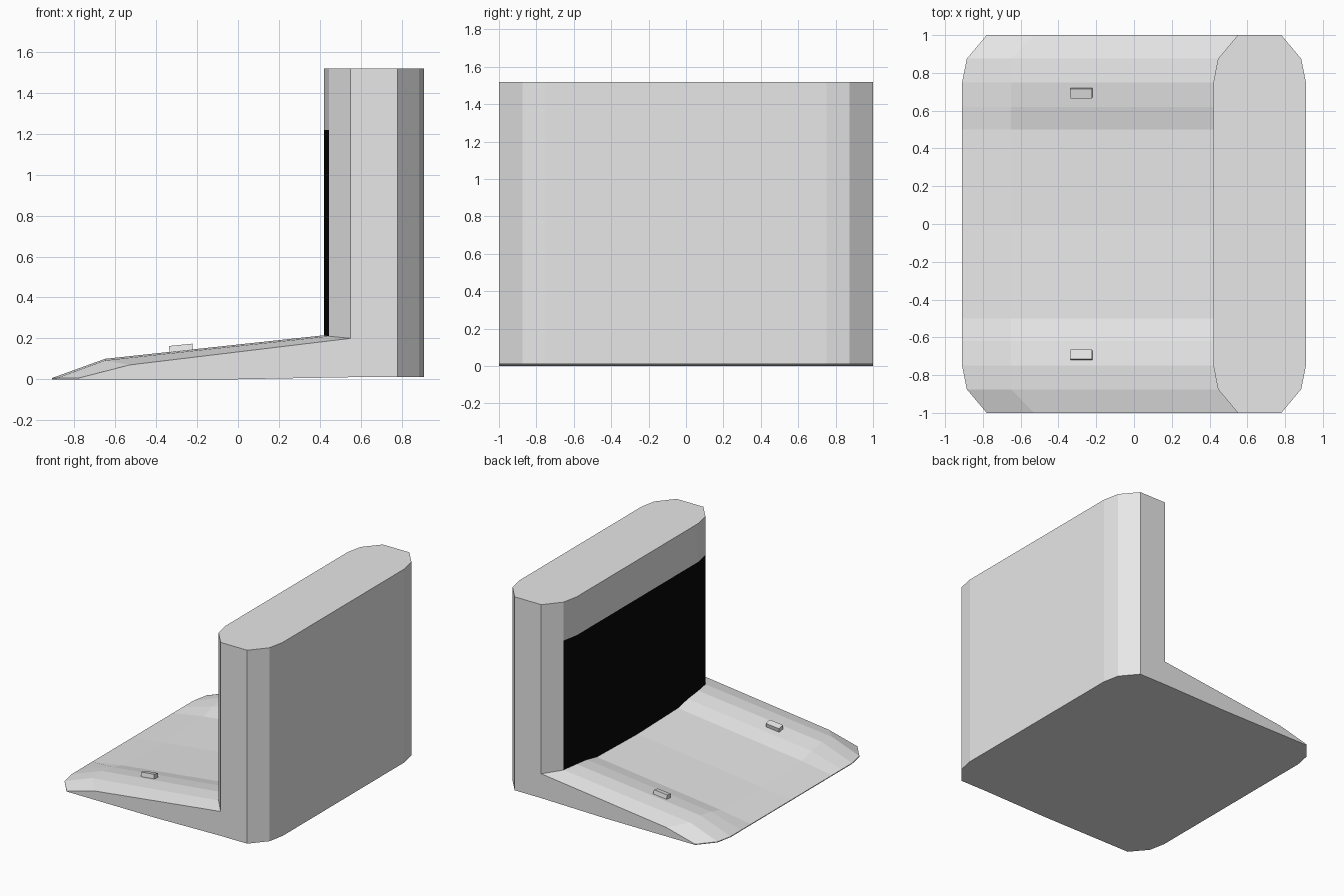
import bpy, bmesh
from mathutils import Euler

cube = bpy.data.objects.get("Cube")
if cube:
    bpy.data.objects.remove(cube)


def material(name, value):
    m = bpy.data.materials.new(name)
    m.use_nodes = True
    color = (value, value, value, 1)
    m.diffuse_color = color
    m.node_tree.nodes["Principled BSDF"].inputs["Base Color"].default_value = color
    return m


grey = material("light grey", 0.8)
black = material("black", 0.002)


def finish(name, bm, *mats):
    bmesh.ops.recalc_face_normals(bm, faces=bm.faces)
    mesh = bpy.data.meshes.new(name)
    bm.to_mesh(mesh)
    bm.free()
    for m in mats:
        mesh.materials.append(m)
    obj = bpy.data.objects.new(name, mesh)
    bpy.context.collection.objects.link(obj)
    return obj


def loft(rings):
    """Skin equal closed rings and cap both ends."""
    bm = bmesh.new()
    rows = [[bm.verts.new(p) for p in ring] for ring in rings]
    n = len(rows[0])
    for a, b in zip(rows, rows[1:]):
        for i in range(n):
            j = (i + 1) % n
            bm.faces.new((a[i], a[j], b[j], b[i]))
    bm.faces.new(rows[0])
    bm.faces.new(rows[-1])
    return bm


# Upright wall with chamfered ends and a black panel on its inner side
half = [(0.42, 0.75), (0.445, 0.875), (0.55, 1), (0.78, 1), (0.885, 0.875), (0.91, 0.75)]
plan = half + [(x, -y) for x, y in reversed(half)]
panel_top = 1.22
bm = loft([[(x, y, z) for x, y in plan] for z in (0.01, panel_top, 1.52)])
bm.normal_update()
bmesh.ops.recalc_face_normals(bm, faces=bm.faces)
for f in bm.faces:
    if f.normal.x < -0.9 and f.calc_center_median().z < panel_top:
        f.material_index = 1
finish("upright_wall", bm, grey, black)

# Sloping base with a shallow dish: y, lip x, break x, break z, rear z
side = [
    (1, -0.78, -0.53, 0.07, 0.2),
    (0.875, -0.885, -0.65, 0.092, 0.222),
    (0.75, -0.91, -0.65, 0.1, 0.229),
    (0.62, -0.91, -0.65, 0.08, 0.215),
    (0.5, -0.91, -0.65, 0.048, 0.19),
    (0, -0.91, -0.65, 0.036, 0.178),
]
stations = side + [(-s[0], *s[1:]) for s in reversed(side[:-1])]
rear = 0.55
rings = [[(lip, y, 0.006), (brk, y, zb), (rear, y, zr), (rear, y, 0.01), (0, y, 0), (lip, y, 0)]
         for y, lip, brk, zb, zr in stations]
finish("sloping_base", loft(rings), grey)

# Small raised blocks resting on the dish edges
for name, s in (("left_block", 1), ("right_block", -1)):
    bm = bmesh.new()
    bmesh.ops.create_cube(bm, size=1)
    bmesh.ops.scale(bm, vec=(0.115, 0.05, 0.05), verts=bm.verts)
    block = finish(name, bm, grey)
    block.location = (-0.278, s * 0.695, 0.139)
    block.rotation_euler = Euler((s * 0.2, -0.1, 0))
